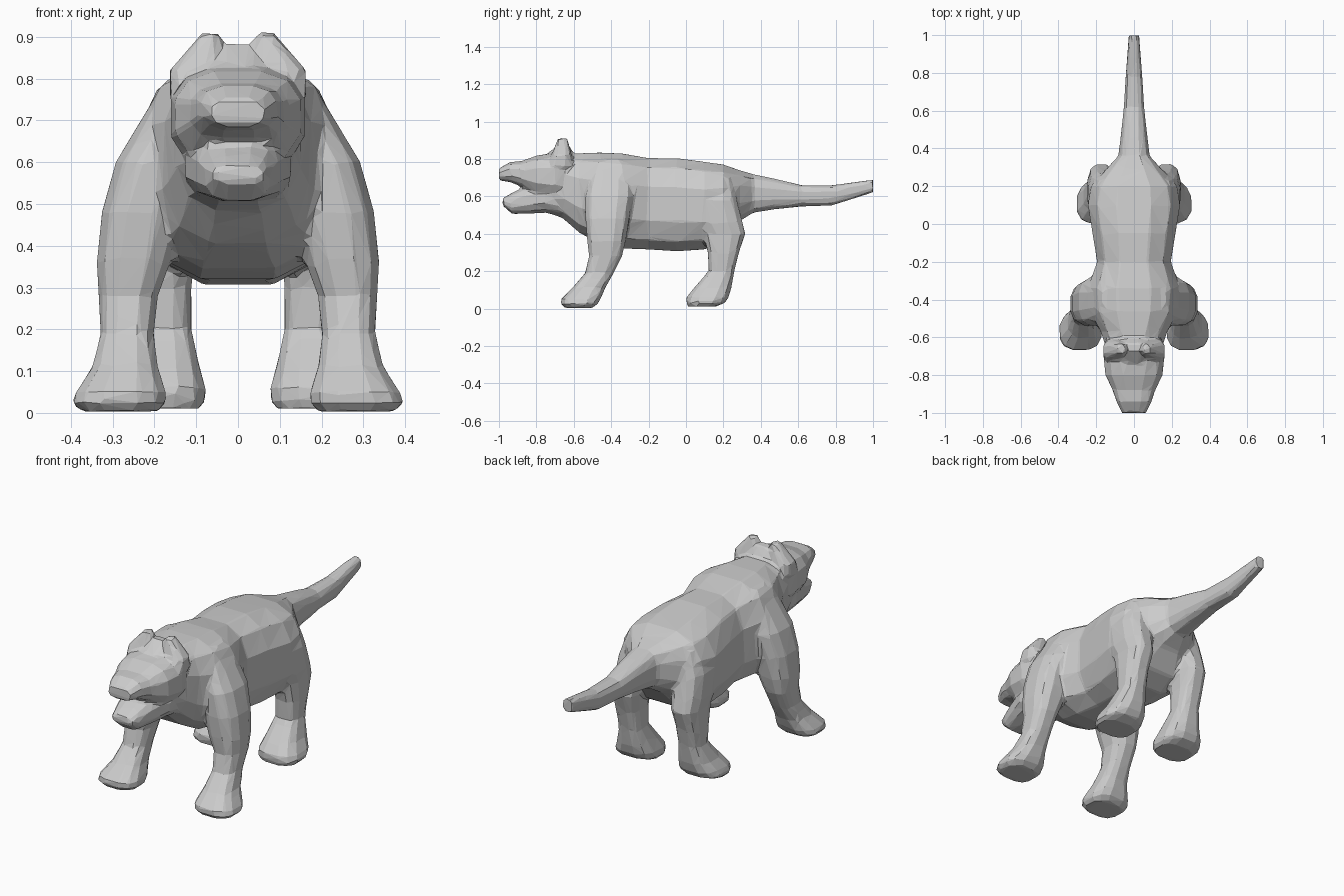
import bpy, bmesh, math

SIDES = 12
bm = bmesh.new()


def squash(v, power=0.75):
    return math.copysign(abs(v) ** power, v)


def skin(rings):
    """Close a tube through a list of point rings."""
    loops = [[bm.verts.new(p) for p in ring] for ring in rings]
    for a, b in zip(loops, loops[1:]):
        for i in range(SIDES):
            j = (i + 1) % SIDES
            bm.faces.new((a[i], a[j], b[j], b[i]))
    bm.faces.new(loops[0][::-1])
    bm.faces.new(loops[-1])


def circle():
    for i in range(SIDES):
        t = 2 * math.pi * (i + 0.5) / SIDES
        yield squash(math.cos(t)), squash(math.sin(t))


def loft_y(sections):
    """Sections across y: (y, half width, bottom, top)."""
    skin([[(hw * c, y, (z0 + z1) / 2 + (z1 - z0) / 2 * s) for c, s in circle()]
          for y, hw, z0, z1 in sections])


def loft_z(sections):
    """Sections across z, mirrored: (z, inner x, outer x, front y, back y)."""
    for side in (-1, 1):
        skin([[(side * ((x0 + x1) / 2 + (x1 - x0) / 2 * c),
                (y0 + y1) / 2 + (y1 - y0) / 2 * s, z) for c, s in circle()]
              for z, x0, x1, y0, y1 in sections])


# Neck, trunk and tail
loft_y([(-.80, .10, .53, .79), (-.66, .15, .48, .83), (-.57, .18, .40, .835),
        (-.46, .24, .34, .84), (-.34, .25, .315, .835), (-.20, .20, .31, .81),
        (-.05, .225, .30, .81), (.10, .25, .31, .79), (.20, .235, .36, .775),
        (.28, .16, .46, .745), (.36, .085, .51, .72), (.48, .07, .53, .695),
        (.62, .055, .545, .66), (.78, .045, .55, .66), (1.0, .028, .62, .69)])

# Skull and muzzle
loft_y([(-.58, .14, .58, .82), (-.70, .165, .58, .835), (-.80, .155, .60, .82),
        (-.88, .115, .65, .79), (-.94, .095, .675, .785), (-1.0, .065, .685, .75)])

# Lower jaw
loft_y([(-.60, .13, .48, .70), (-.75, .13, .51, .68), (-.86, .10, .505, .65),
        (-.93, .08, .505, .62), (-.98, .06, .55, .59)])

# Ears and the crest between them
loft_z([(.76, .03, .165, -.75, -.60), (.82, .03, .165, -.72, -.61),
        (.91, .045, .085, -.685, -.635)])
loft_y([(-.74, .05, .78, .83), (-.67, .07, .78, .885), (-.63, .07, .78, .88),
        (-.60, .06, .76, .83)])

# Front legs and paws
loft_z([(.80, .06, .17, -.46, -.32), (.74, .06, .21, -.51, -.29),
        (.60, .10, .295, -.54, -.28), (.48, .13, .328, -.54, -.30),
        (.36, .16, .34, -.53, -.32), (.28, .19, .335, -.52, -.34),
        (.19, .20, .33, -.54, -.385), (.11, .19, .35, -.61, -.43),
        (.05, .17, .39, -.67, -.455), (.025, .17, .40, -.67, -.47),
        (.003, .19, .375, -.65, -.50)])

# Hind legs and paws
loft_z([(.70, .06, .20, .06, .25), (.58, .07, .245, .02, .275),
        (.46, .09, .25, .05, .305), (.40, .10, .245, .09, .32),
        (.30, .11, .245, .115, .285), (.20, .11, .24, .12, .26),
        (.11, .09, .27, .04, .245), (.06, .075, .30, .0, .23),
        (.03, .075, .31, .0, .21), (.01, .09, .29, .01, .16)])

bmesh.ops.recalc_face_normals(bm, faces=bm.faces)
mesh = bpy.data.meshes.new("big_cat_body")
bm.to_mesh(mesh)
bm.free()
body = bpy.data.objects.new("big_cat_body", mesh)
bpy.context.collection.objects.link(body)

# Fuse the parts into one skin, then reduce it to large flat facets
fuse = body.modifiers.new("fuse", 'REMESH')
fuse.mode = 'VOXEL'
fuse.voxel_size = 0.012
fuse.use_smooth_shade = False
facet = body.modifiers.new("facet", 'DECIMATE')
facet.ratio = 0.04
